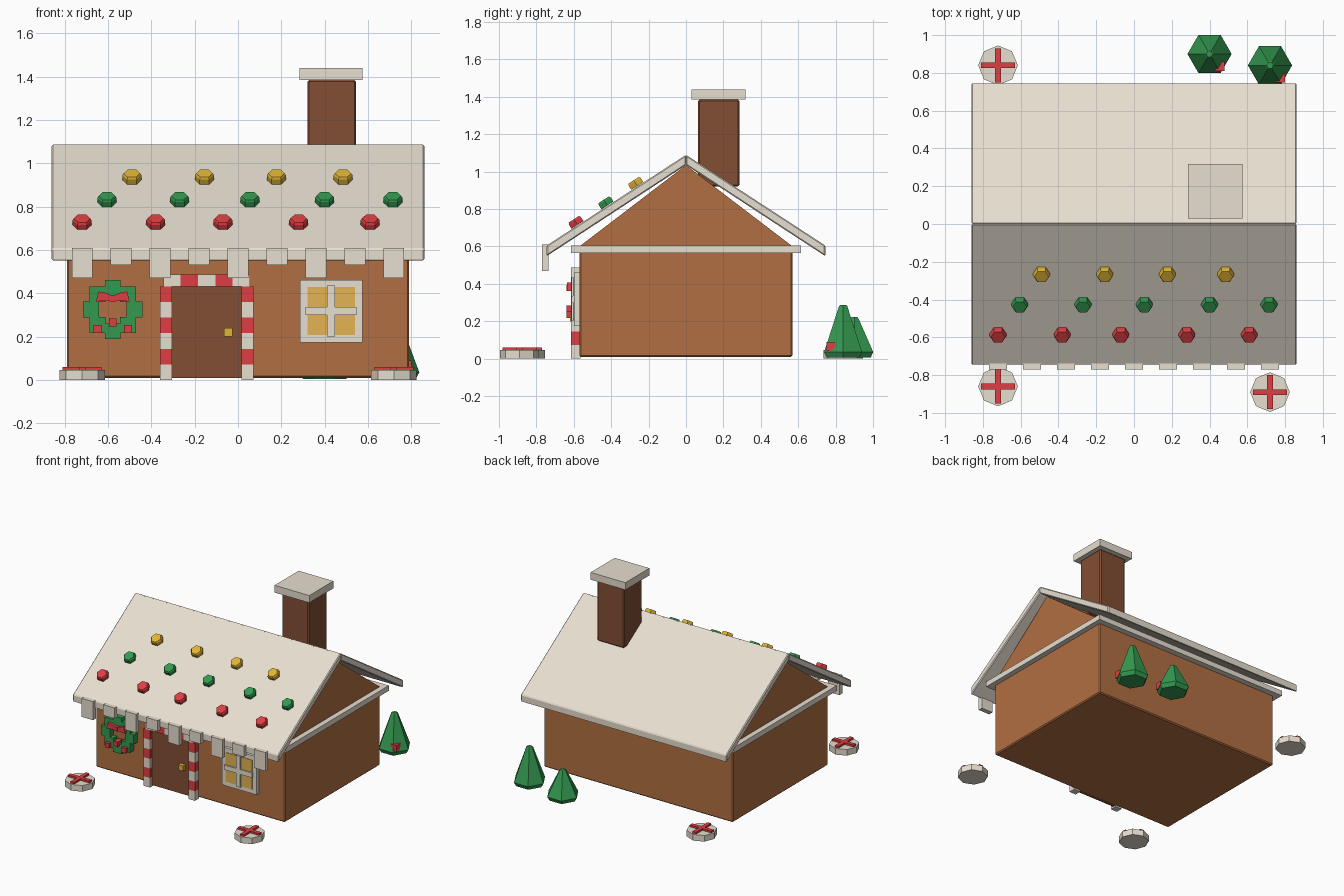
import bpy, bmesh, math
from mathutils import Matrix

old = bpy.data.objects.get("Cube")
if old:
    bpy.data.objects.remove(old)


def material(name, srgb):
    lin = [((c / 255 + 0.055) / 1.055) ** 2.4 for c in srgb] + [1]
    m = bpy.data.materials.new(name)
    m.use_nodes = True
    m.diffuse_color = lin
    m.node_tree.nodes["Principled BSDF"].inputs["Base Color"].default_value = lin
    return m


ICING = material("icing cream", (235, 226, 211))
GINGER = material("gingerbread", (178, 111, 66))
DARK = material("dark gingerbread", (130, 78, 52))
RED = material("candy red", (222, 62, 66))
GREEN = material("candy green", (52, 153, 80))
GOLD = material("candy gold", (224, 180, 54))
AMBER = material("window amber", (228, 180, 84))


def finish(name, bm, mat, bevel=0):
    bmesh.ops.recalc_face_normals(bm, faces=bm.faces)
    me = bpy.data.meshes.new(name)
    bm.to_mesh(me)
    bm.free()
    me.materials.append(mat)
    ob = bpy.data.objects.new(name, me)
    bpy.context.collection.objects.link(ob)
    if bevel:
        mod = ob.modifiers.new("soft edge", "BEVEL")
        mod.width, mod.segments = bevel, 1
    return ob


def box(name, x, y, z, mat, bevel=0):
    """Box from (min, max) ranges."""
    bm = bmesh.new()
    bmesh.ops.create_cube(bm, size=1)
    for v in bm.verts:
        v.co = [r[0] if c < 0 else r[1] for r, c in zip((x, y, z), v.co)]
    return finish(name, bm, mat, bevel)


def around(c, size):
    return (c - size / 2, c + size / 2)


def prism(name, pts, axis, lo, hi, mat, bevel=0):
    """Extrude a profile along x (pts are y,z) or along y (pts are x,z)."""
    bm = bmesh.new()
    put = (lambda p, t: (t, p[0], p[1])) if axis == "x" else (lambda p, t: (p[0], t, p[1]))
    a, b = [[bm.verts.new(put(p, t)) for p in pts] for t in (lo, hi)]
    bm.faces.new(a)
    bm.faces.new(b[::-1])
    for i in range(len(pts)):
        j = (i + 1) % len(pts)
        bm.faces.new((a[i], b[i], b[j], a[j]))
    return finish(name, bm, mat, bevel)


def lathe(name, profile, sides, mat, matrix, turn=0):
    """Stack of polygon rings given as (radius, z)."""
    bm = bmesh.new()
    rings = []
    for r, z in profile:
        angles = [turn + 2 * math.pi * i / sides for i in range(sides)]
        rings.append([bm.verts.new((r * math.cos(a), r * math.sin(a), z)) for a in angles])
    for a, b in zip(rings, rings[1:]):
        for i in range(sides):
            j = (i + 1) % sides
            bm.faces.new((a[i], a[j], b[j], b[i]))
    bm.faces.new(rings[0][::-1])
    bm.faces.new(rings[-1])
    bm.transform(matrix)
    return finish(name, bm, mat)


# House body, ledge and gables
box("walls", (-.79, .79), (-.57, .57), (.01, .59), GINGER, .008)
box("ledge", (-.83, .83), (-.615, .615), (.565, .605), ICING)
prism("gable", [(-.57, .6), (.57, .6), (0, 1.035)], "x", -.79, .79, GINGER)

# Roof slabs
for side, label in ((-1, "front"), (1, "back")):
    prism(label + "_roof", [(0, 1.09), (side * .745, .605), (side * .745, .548), (0, 1.035)],
          "x", -.86, .86, ICING, .006)

# Chimney
box("chimney", (.32, .545), (.065, .285), (.92, 1.385), DARK, .008)
box("chimney_cap", (.285, .575), (.03, .317), (1.385, 1.44), ICING)

# Icing drips along the front eave
for i in range(9):
    box(f"icing_drip_{i}", around(-.72 + .18 * i, .095), (-.77, -.735),
        (.53 if i % 2 else .47, .61), ICING)

# Roof sweets lying on the front slope
slope = math.atan2(.485, .745)
rows = (("red", RED, -.58, (-.72, -.38, -.07, .28, .61)),
        ("green", GREEN, -.42, (-.605, -.27, .055, .4, .715)),
        ("gold", GOLD, -.26, (-.49, -.155, .177, .485)))
for label, mat, y, xs in rows:
    for i, x in enumerate(xs):
        place = Matrix.Translation((x, y, 1.093 + y * .651)) @ Matrix.Rotation(slope, 4, "X")
        lathe(f"{label}_roof_sweet_{i}", [(.044, 0), (.044, .026), (.038, .036)], 6, mat, place)

# Door with striped candy frame
box("door", (-.31, .02), (-.59, -.56), (.01, .435), DARK)
box("door_knob", around(-.045, .04), (-.62, -.585), around(.22, .04), GOLD)
for side, x in (("right", -.333), ("left", .043)):
    for i in range(6):
        box(f"{side}_candy_post_{i}", around(x, .055), (-.615, -.565),
            (i * .072, (i + 1) * .072), RED if i % 2 else ICING)
for i in range(5):
    box(f"candy_lintel_{i}", around(-.145 + (i - 2) * .08, .08), (-.615, -.565),
        (.432, .488), RED if i % 2 else ICING)

# Window
box("window_frame", around(.43, .288), (-.6, -.565), around(.318, .288), ICING)
box("window_pane", around(.43, .22), (-.604, -.59), around(.318, .22), AMBER)
box("window_bar_upright", around(.43, .036), (-.613, -.59), around(.318, .235), ICING)
box("window_bar_level", around(.43, .235), (-.613, -.59), around(.318, .036), ICING)

# Wreath of blocks with berries and a bow
WX, WZ = -.578, .325
for i in range(8):
    a = i * math.pi / 4
    box(f"wreath_block_{i}", around(WX + .1 * math.cos(a), .073), (-.615, -.565),
        around(WZ + .1 * math.sin(a), .073), GREEN)
for i, (dx, dz) in enumerate(((-.07, -.09), (0, -.06), (.07, -.09))):
    box(f"wreath_berry_{i}", around(WX + dx, .036), (-.638, -.58), around(WZ + dz, .036), RED)
for s, label in ((-1, "right"), (1, "left")):
    prism(label + "_bow_loop", [(WX, .368), (WX + s * .078, .362), (WX + s * .066, .408),
                                (WX + s * .04, .405), (WX, .388)], "y", -.635, -.59, RED)
box("bow_knot", around(WX, .03), (-.638, -.59), around(.378, .03), RED)

# Peppermints on the ground
for i, (x, y) in enumerate(((-.72, .84), (-.72, -.86), (.72, -.89))):
    lathe(f"peppermint_{i}", [(.105, 0), (.105, .046)], 8, ICING, Matrix.Translation((x, y, 0)))
    box(f"peppermint_{i}_stripe_a", around(x, .03), around(y, .18), (.04, .06), RED)
    box(f"peppermint_{i}_stripe_b", around(x, .18), around(y, .03), (.04, .06), RED)

# Trees behind the house, each with a half-sunk ornament
for i, (x, y, h) in enumerate(((.72, .84, .288), (.4, .9, .222))):
    lathe(f"tree_{i}", [(.1, .005), (.117, .035), (.026, h - .008), (.018, h)], 6, GREEN,
          Matrix.Translation((x, y, 0)))
    box(f"tree_ornament_{i}", around(x + .055, .05), around(y - .065, .05), around(.065, .05), RED)
